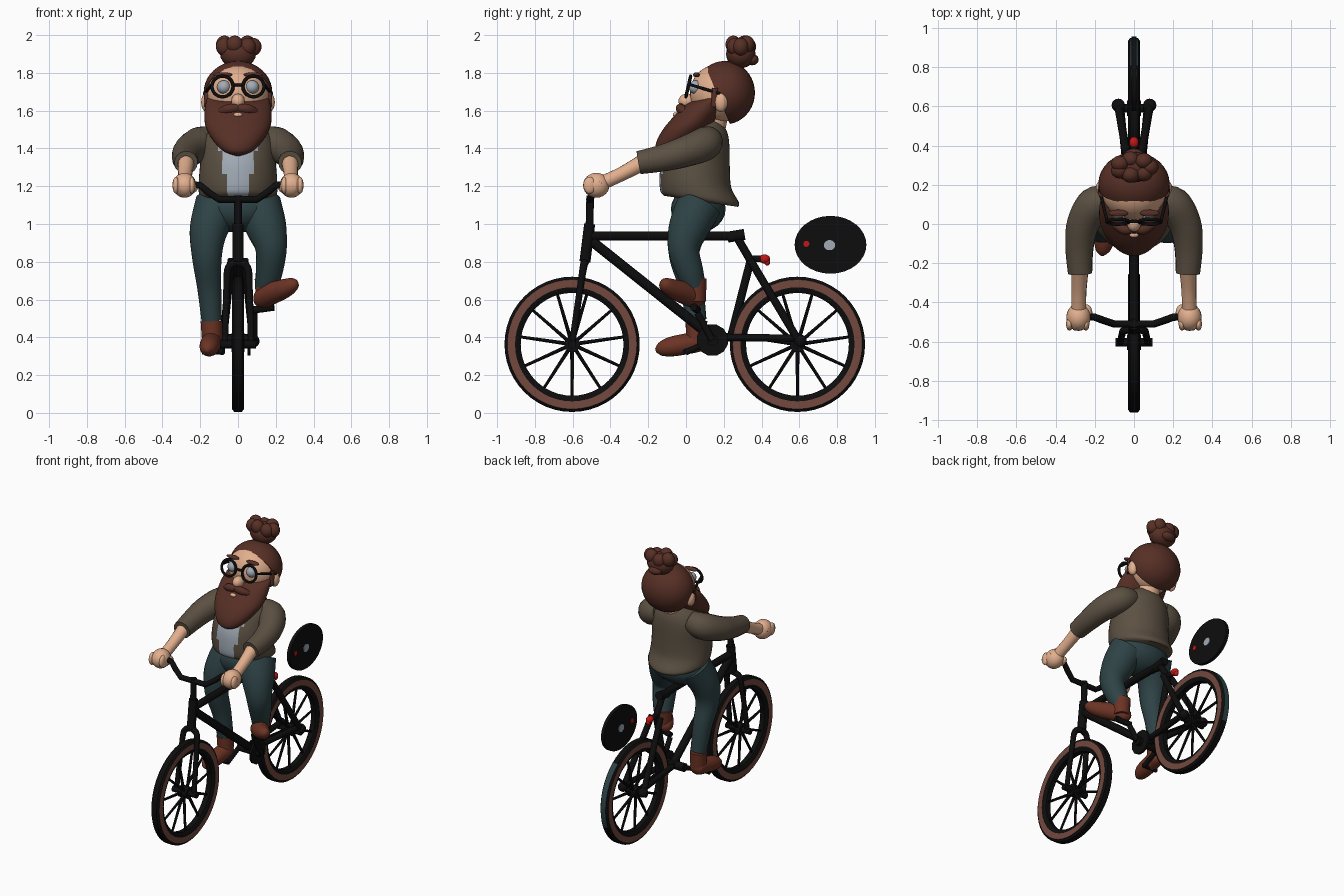
import bpy, bmesh, math
from mathutils import Vector, Matrix

if "Cube" in bpy.data.objects:
    bpy.data.objects.remove(bpy.data.objects["Cube"])


def mat(name, rgb):
    m = bpy.data.materials.new(name)
    m.diffuse_color = (*rgb, 1)
    m.use_nodes = True
    m.node_tree.nodes["Principled BSDF"].inputs["Base Color"].default_value = m.diffuse_color
    return m


BLACK = mat("black", (.004, .004, .004))
HAIR = mat("hair_brown", (.095, .029, .019))
SKIN = mat("skin", (.76, .43, .27))
COAT = mat("jacket_taupe", (.105, .08, .055))
TEAL = mat("trouser_teal", (.027, .055, .06))
SHOE = mat("shoe_brown", (.15, .034, .018))
TYRE = mat("tyre_brown", (.17, .066, .048))
GREY = mat("pale_grey", (.36, .41, .47))
RED = mat("red", (.55, .008, .008))


def finish(name, bm, mats, angle=40):
    bmesh.ops.recalc_face_normals(bm, faces=bm.faces)
    me = bpy.data.meshes.new(name)
    bm.to_mesh(me)
    bm.free()
    for m in mats:
        me.materials.append(m)
    ob = bpy.data.objects.new(name, me)
    bpy.context.collection.objects.link(ob)
    bpy.ops.object.select_all(action='DESELECT')
    ob.select_set(True)
    bpy.context.view_layer.objects.active = ob
    bpy.ops.object.shade_smooth_by_angle(angle=math.radians(angle))
    return ob


def ball(name, c, r, m, rot=0, seg=20):
    r = r if isinstance(r, tuple) else (r, r, r)
    bm = bmesh.new()
    mx = Matrix.Translation(c) @ Matrix.Rotation(rot, 4, 'X') @ Matrix.Diagonal((*r, 1))
    bmesh.ops.create_uvsphere(bm, u_segments=seg, v_segments=seg // 2 + 2, radius=1, matrix=mx)
    return finish(name, bm, [m], 80)


def spline(rows, t, k):
    """Catmull-Rom point between rows[k] and rows[k + 1]"""
    p = [Vector(rows[min(max(i, 0), len(rows) - 1)]) for i in (k - 1, k, k + 1, k + 2)]
    return .5 * (2 * p[1] + (p[2] - p[0]) * t + (2 * p[0] - 5 * p[1] + 4 * p[2] - p[3]) * t * t
                 + (3 * p[1] - p[0] - 3 * p[2] + p[3]) * t ** 3)


def smooth(rows, steps):
    out = [spline(rows, s / steps, k) for k in range(len(rows) - 1) for s in range(steps)]
    return out + [Vector(rows[-1])]


def skin_rings(bm, rings):
    n = len(rings[0])
    vs = [[bm.verts.new(p) for p in ring] for ring in rings]
    for a, b in zip(vs, vs[1:]):
        for i in range(n):
            bm.faces.new((a[i], a[(i + 1) % n], b[(i + 1) % n], b[i]))
    bm.faces.new(vs[0])
    bm.faces.new(vs[-1])


def tube(name, rows, m, steps=1, seg=12):
    """Round tube through (x, y, z, radius) rows"""
    rows = smooth(rows, steps) if steps > 1 else [Vector(r) for r in rows]
    pts = [r.xyz for r in rows]
    rings = []
    u = None
    for i, r in enumerate(rows):
        d = (pts[min(i + 1, len(pts) - 1)] - pts[max(i - 1, 0)]).normalized()
        if u is None:
            u = d.orthogonal()
        u = (u - d * u.dot(d)).normalized()
        w = d.cross(u)
        rings.append([pts[i] + r[3] * (u * math.cos(a) + w * math.sin(a))
                      for a in (2 * math.pi * j / seg for j in range(seg))])
    bm = bmesh.new()
    skin_rings(bm, rings)
    return finish(name, bm, [m], 50)


def loft(name, rows, mats, tilt=0, rule=None, seg=44):
    """Stacked ellipses from (z, y centre, x radius, y radius) rows"""
    rings = []
    for z, yc, rx, ry in smooth(rows, 5):
        rings.append([(rx * math.cos(a), yc + ry * math.sin(a), z + tilt * ry * math.sin(a))
                      for a in (2 * math.pi * j / seg for j in range(seg))])
    bm = bmesh.new()
    skin_rings(bm, rings)
    for f in bm.faces:
        f.material_index = rule(f.calc_center_median()) if rule else 0
    return finish(name, bm, mats, 60)


def bar(name, a, b, r, m=BLACK):
    return tube(name, [(*a, r), (*b, r)], m)


# wheels: closed tyre section turned around the axle, with spokes and hub
def wheel(name, y, z=.363, patch=False, n=48):
    prof = [(.272, .018), (.29, .03), (.302, .031), (.343, .031), (.358, .02),
            (.358, -.02), (.343, -.031), (.302, -.031), (.29, -.03), (.272, -.018)]
    bm = bmesh.new()
    vs = [[bm.verts.new((x, y + r * math.cos(a), z + r * math.sin(a))) for r, x in prof]
          for a in (2 * math.pi * j / n for j in range(n))]
    for j in range(n):
        for i in range(len(prof)):
            k = (i + 1) % len(prof)
            f = bm.faces.new((vs[j][i], vs[j][k], vs[(j + 1) % n][k], vs[(j + 1) % n][i]))
            f.material_index = 1 if i in (2, 6) else 0
            if patch and i == 4 and (j < 7 or j > 44):
                f.material_index = 2
    finish(name + "_tyre", bm, [BLACK, TYRE, TEAL], 30)
    for i in range(11):
        a = 2 * math.pi * i / 11 - math.pi / 2
        s = .012 if i % 2 else -.012
        tube(name + "_spoke", [(s, y, z, .011), (0, y + .28 * math.cos(a), z + .28 * math.sin(a), .008)],
             BLACK, seg=6)
    bar(name + "_axle", (-.095, y, z), (.095, y, z), .022)
    bar(name + "_hub", (-.035, y, z), (.035, y, z), .042)


wheel("front_wheel", -.603)
wheel("rear_wheel", .59, patch=True)

# bicycle frame
bar("top_tube", (0, -.51, .937), (0, .3, .937), .025)
bar("saddle_clamp", (0, .22, .93), (0, .31, .945), .03)
bar("down_tube", (0, -.5, .91), (0, .14, .40), .027)
bar("seat_post", (0, .27, .93), (0, .34, .81), .022)
bar("seat_tube", (0, .345, .82), (0, .24, .41), .022)
bar("bottom_tube", (0, .1, .40), (0, .27, .40), .024)
bar("head_tube", (0, -.51, 1.0), (0, -.535, .80), .03)
bar("stem", (0, -.507, 1.15), (0, -.512, .95), .021)
bar("light_bracket", (0, .33, .815), (0, .40, .815), .018)
ball("rear_light", (0, .415, .815), (.024, .03, .024), RED)
ball("rear_light_drop", (0, .43, .8), (.016, .016, .02), RED)
for s in (-1, 1):
    tube("fork_blade", [(0, -.535, .80, .022), (s * .05, -.543, .77, .02),
                        (s * .06, -.56, .66, .018), (s * .07, -.603, .363, .017)], BLACK, 4)
    bar("seat_stay", (s * .035, .34, .81), (s * .08, .6, .375), .021)
    bar("chain_stay", (s * .03, .2, .40), (s * .07, .6, .395), .02)
    ball("dropout", (s * .08, .605, .38), .034, BLACK)

# handlebar
tube("handlebar", [(x, y, z, .019) for x, y, z in
                   [(-.34, -.465, 1.21), (-.2, -.475, 1.205), (-.16, -.49, 1.17), (-.1, -.51, 1.13),
                    (.1, -.51, 1.13), (.16, -.49, 1.17), (.2, -.475, 1.205), (.34, -.465, 1.21)]], BLACK)

# chainring, cranks and pedals
ring = bar("chainring", (.05, .14, .385), (.065, .14, .385), .085)
bar("crank_axle", (-.09, .14, .385), (.09, .14, .385), .03)
bar("left_crank", (.085, .14, .385), (.085, .06, .53), .018)
bar("left_pedal", (.08, .06, .545), (.19, .04, .56), .02)
bar("right_crank", (-.085, .14, .385), (-.085, -.0, .32), .016)
bar("right_pedal", (-.08, 0, .325), (-.19, 0, .325), .016)

# floating oval disc with its studs
for nm, y, z, ry, rz, hx, m in (("oval_disc", .765, .89, .19, .153, .012, BLACK),
                                ("disc_centre", .76, .888, .03, .027, .016, GREY),
                                ("disc_stud", .637, .895, .016, .016, .016, RED)):
    bm = bmesh.new()
    mx = (Matrix.Translation((0, y, z)) @ Matrix.Diagonal((1, ry, rz, 1))
          @ Matrix.Rotation(math.pi / 2, 4, 'Y'))
    bmesh.ops.create_cone(bm, cap_ends=True, segments=32, radius1=1, radius2=1, depth=2 * hx, matrix=mx)
    finish(nm, bm, [m], 30)

# trousers
ball("hips", (0, .065, 1.08), (.205, .145, .125), TEAL)
tube("left_leg", [(.11, .07, 1.1, .12), (.15, .015, .98, .108), (.175, -.012, .87, .084),
                  (.165, .02, .75, .072), (.15, .045, .67, .06)], TEAL, 5, 20)
tube("right_leg", [(-.11, .07, 1.1, .12), (-.155, .01, .97, .102), (-.165, -.01, .83, .08),
                   (-.152, .03, .66, .064), (-.14, .055, .49, .054)], TEAL, 5, 20)

# shoes
tube("left_shoe", [(.10, .085, .60, .02), (.125, .055, .605, .052), (.185, -.01, .635, .058),
                   (.25, -.075, .66, .05), (.295, -.115, .682, .034), (.31, -.13, .69, .01)], SHOE, 5, 18)
tube("left_ankle", [(.15, .05, .59, .055), (.15, .048, .71, .062)], SHOE, 1, 18)
tube("right_shoe", [(-.135, .105, .385, .02), (-.137, .075, .38, .052), (-.145, 0, .365, .055),
                    (-.152, -.08, .35, .052), (-.16, -.135, .337, .036), (-.162, -.16, .33, .01)], SHOE, 5, 18)
tube("right_ankle", [(-.137, .055, .37, .053), (-.14, .055, .485, .058)], SHOE, 1, 18)

# jacket with an open front showing the shirt
loft("jacket", [(1.12, .08, .185, .195), (1.145, .072, .205, .208), (1.22, .05, .208, .19),
                (1.32, .052, .2, .18), (1.43, .075, .19, .155), (1.5, .095, .15, .125),
                (1.55, .11, .09, .08)], [COAT, GREY], -.15,
     lambda c: int(abs(c.x) < .03 + .16 * max(0, c.z - 1.15) + .025 and c.y < 0))
bar("neck", (0, .13, 1.5), (0, .15, 1.6), .08, SKIN)

# arms and hands
for s in (-1, 1):
    tube("sleeve", [(s * .12, .12, 1.45, .07), (s * .2, .10, 1.425, .09), (s * .26, .0, 1.385, .083),
                    (s * .278, -.12, 1.35, .072), (s * .275, -.25, 1.325, .062)], COAT, 5, 18)
    tube("forearm", [(s * .275, -.22, 1.33, .045), (s * .28, -.34, 1.265, .038),
                     (s * .283, -.45, 1.215, .038)], SKIN, 4, 14)
    ball("hand", (s * .283, -.475, 1.205), (.062, .07, .066), SKIN)
    ball("thumb", (s * .24, -.455, 1.195), (.028, .045, .03), SKIN)
    for k in range(4):
        ball("finger", (s * (.245 + .028 * k), -.51, 1.205), (.018, .034, .045), SKIN, seg=12)

# head
ball("face", (0, .17, 1.69), (.165, .15, .155), SKIN, seg=28)
ball("nose", (0, .005, 1.65), (.036, .045, .04), SKIN)
for s in (-1, 1):
    ball("ear", (s * .165, .185, 1.645), (.03, .036, .052), SKIN)
    ball("eye", (s * .075, .05, 1.725), .036, GREY)
    ball("eyebrow", (s * .08, .055, 1.79), (.05, .018, .013), HAIR)

# hair cap, cut along a sloping hairline
bm = bmesh.new()
bmesh.ops.create_uvsphere(bm, u_segments=32, v_segments=20, radius=1, matrix=
                          Matrix.Translation((0, .205, 1.695)) @ Matrix.Diagonal((.182, .16, .168, 1)))
cut = bmesh.ops.bisect_plane(bm, geom=bm.verts[:] + bm.edges[:] + bm.faces[:], plane_co=(0, .105, 1.83),
                             plane_no=(0, -.92, -.39), clear_outer=True)
bmesh.ops.holes_fill(bm, edges=[e for e in bm.edges if e.is_boundary])
finish("hair_cap", bm, [HAIR], 60)

# lumpy hair bun
ball("bun", (0, .29, 1.9), (.095, .078, .075), HAIR)
for i in range(7):
    a = 2 * math.pi * i / 7
    ball("bun_curl", (.08 * math.cos(a), .29 + .04 * math.sin(a), 1.938 + .012 * (i % 2)),
         (.046, .042, .048), HAIR, seg=14)
ball("bun_tail", (0, .35, 1.87), (.05, .035, .03), HAIR, seg=14)

# beard, moustache and mouth
loft("beard", [(1.36, -.115, .012, .01), (1.385, -.1, .075, .06), (1.44, -.05, .13, .105),
               (1.51, .01, .17, .125), (1.58, .065, .178, .12), (1.63, .105, .172, .11),
               (1.665, .15, .165, .08)], [HAIR])
for s in (-1, 1):
    tube("moustache", [(0, -.022, 1.612, .022), (s * .05, -.028, 1.61, .026), (s * .10, .0, 1.59, .016),
                       (s * .13, .02, 1.575, .004)], HAIR, 4)
    bar("sideburn", (s * .163, .15, 1.62), (s * .163, .155, 1.72), .018, HAIR)
ball("mouth", (0, -.056, 1.578), (.024, .014, .013), SKIN, seg=12)

# spectacles
for s in (-1, 1):
    bm = bmesh.new()
    mx = Matrix.Translation((s * .082, .012, 1.728)) @ Matrix.Rotation(math.radians(77), 4, 'X')
    n, k = 28, 8
    vs = [[bm.verts.new(mx @ Vector(((.056 + .009 * math.cos(b)) * math.cos(a),
                                     (.056 + .009 * math.cos(b)) * math.sin(a), .009 * math.sin(b))))
           for b in (2 * math.pi * q / k for q in range(k))]
          for a in (2 * math.pi * p / n for p in range(n))]
    for p in range(n):
        for q in range(k):
            bm.faces.new((vs[p][q], vs[p][(q + 1) % k], vs[(p + 1) % n][(q + 1) % k], vs[(p + 1) % n][q]))
    finish("spectacle_rim", bm, [BLACK], 80)
    bar("spectacle_arm", (s * .137, .015, 1.74), (s * .178, .18, 1.69), .008)
bar("spectacle_bridge", (-.03, .012, 1.735), (.03, .012, 1.735), .008)
